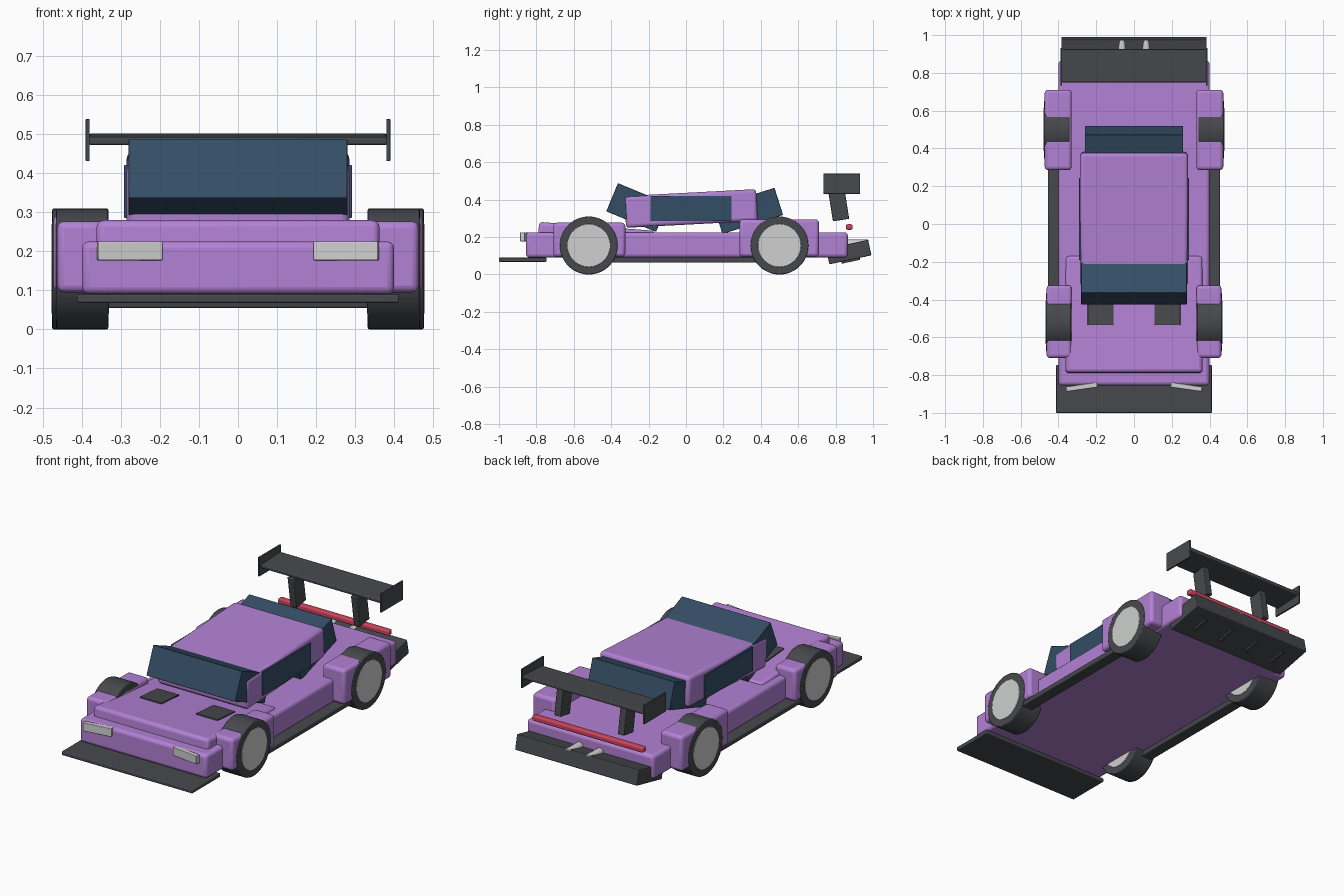
import bpy
from math import radians, pi
from mathutils import Matrix

cube = bpy.data.objects.get("Cube")
if cube:
    bpy.data.objects.remove(cube, do_unlink=True)


def material(name, rgb):
    m = bpy.data.materials.new(name)
    m.use_nodes = True
    colour = (*rgb, 1)
    m.diffuse_color = colour
    m.node_tree.nodes["Principled BSDF"].inputs["Base Color"].default_value = colour
    return m


PAINT = material("purple paint", (0.45, 0.22, 0.66))
TRIM = material("dark grey trim", (0.062, 0.066, 0.074))
GLASS = material("blue glass", (0.035, 0.075, 0.13))
SILVER = material("light silver", (0.62, 0.63, 0.62))
RED = material("red lamp", (0.62, 0.06, 0.11))


def finish(obj, name, mat, bevel, segments=3):
    obj.name = name
    obj.data.materials.append(mat)
    if bevel:
        mod = obj.modifiers.new("soft edges", "BEVEL")
        mod.width = bevel
        mod.segments = segments
        mod.limit_method = "ANGLE"
    bpy.ops.object.shade_smooth_by_angle(angle=radians(35))
    return obj


def box(name, mat, centre, size, bevel=0.0, pitch=0, yaw=0):
    """Box with given centre and size; pitch turns it about x, yaw about z."""
    bpy.ops.mesh.primitive_cube_add(size=1, location=centre,
                                    rotation=(radians(pitch), 0, radians(yaw)))
    obj = bpy.context.object
    obj.data.transform(Matrix.Diagonal((*size, 1)))
    return finish(obj, name, mat, bevel)


def cylinder(name, mat, centre, radius, depth, rotation, bevel=0.0):
    bpy.ops.mesh.primitive_cylinder_add(vertices=48, radius=radius, depth=depth,
                                        location=centre, rotation=rotation)
    return finish(bpy.context.object, name, mat, bevel, 2)


# Main body, hood and cabin
box("body", PAINT, (0, 0.005, 0.158), (0.8, 1.72, 0.135), 0.018)
box("hood", PAINT, (0, -0.48, 0.205), (0.725, 0.62, 0.105), 0.018, pitch=-4.4)
box("cabin", PAINT, (0, 0.027, 0.353), (0.57, 0.705, 0.17), 0.018, pitch=3)

# Glass
box("windscreen", GLASS, (0, -0.262, 0.358), (0.56, 0.288, 0.163), 0.003, pitch=-22.5)
box("rear_window", GLASS, (0, 0.334, 0.34), (0.52, 0.34, 0.152), 0.003, pitch=17.5)

# Splitter, diffuser and rear light bar
box("front_splitter", TRIM, (0, -0.873, 0.079), (0.825, 0.254, 0.022), 0.005)
box("diffuser", TRIM, (0, 0.87, 0.12), (0.77, 0.23, 0.085), 0.004, pitch=12)
for i in range(4):
    box(f"diffuser_fin_{i + 1}", TRIM, (-0.27 + 0.18 * i, 0.88, 0.078),
        (0.015, 0.1, 0.02), 0.002, pitch=12)
box("rear_light_bar", RED, (0, 0.873, 0.254), (0.7, 0.034, 0.03), 0.008)

# Rear wing
box("wing", TRIM, (0, 0.838, 0.487), (0.765, 0.175, 0.02), 0.005, pitch=3)

# Parts repeated on both sides
for side, s in (("left", 1), ("right", -1)):
    box(f"{side}_side_window", GLASS, (s * 0.28, 0.027, 0.353), (0.024, 0.435, 0.136), 0.003)
    box(f"{side}_skirt", TRIM, (s * 0.42, -0.01, 0.078), (0.07, 0.8, 0.028), 0.005)
    box(f"{side}_hood_vent", TRIM, (s * 0.177, -0.455, 0.256), (0.137, 0.16, 0.012),
        0.002, pitch=-4.4)
    box(f"{side}_headlight", SILVER, (s * 0.277, -0.863, 0.201), (0.167, 0.026, 0.048),
        0.003, yaw=-s * 8)
    box(f"{side}_wing_endplate", TRIM, (s * 0.385, 0.833, 0.485), (0.01, 0.197, 0.108), 0.002)
    box(f"{side}_wing_strut", TRIM, (s * 0.2, 0.815, 0.38), (0.04, 0.088, 0.18),
        0.004, pitch=9)
    cylinder(f"{side}_exhaust", SILVER, (s * 0.064, 0.92, 0.163), 0.023, 0.11,
             (pi / 2, 0, 0), 0.002)
    # Fenders and wheels: end, wheel y, fender y, length, top, outer x
    for end, wy, fy, length, top, outer in (
            ("front", -0.52, -0.517, 0.385, 0.277, 0.463),
            ("rear", 0.5, 0.498, 0.425, 0.295, 0.473)):
        box(f"{end}_{side}_fender", PAINT, (s * (outer + 0.33) / 2, fy, (top + 0.095) / 2),
            (outer - 0.33, length, top - 0.095), 0.018)
        tyre_x = s * (outer - 0.064)
        turn = (0, pi / 2, 0)
        cylinder(f"{end}_{side}_tyre", TRIM, (tyre_x, wy, 0.155), 0.155, 0.134, turn, 0.005)
        cylinder(f"{end}_{side}_wheel_hub", SILVER, (tyre_x, wy, 0.155), 0.115, 0.138, turn, 0.002)
